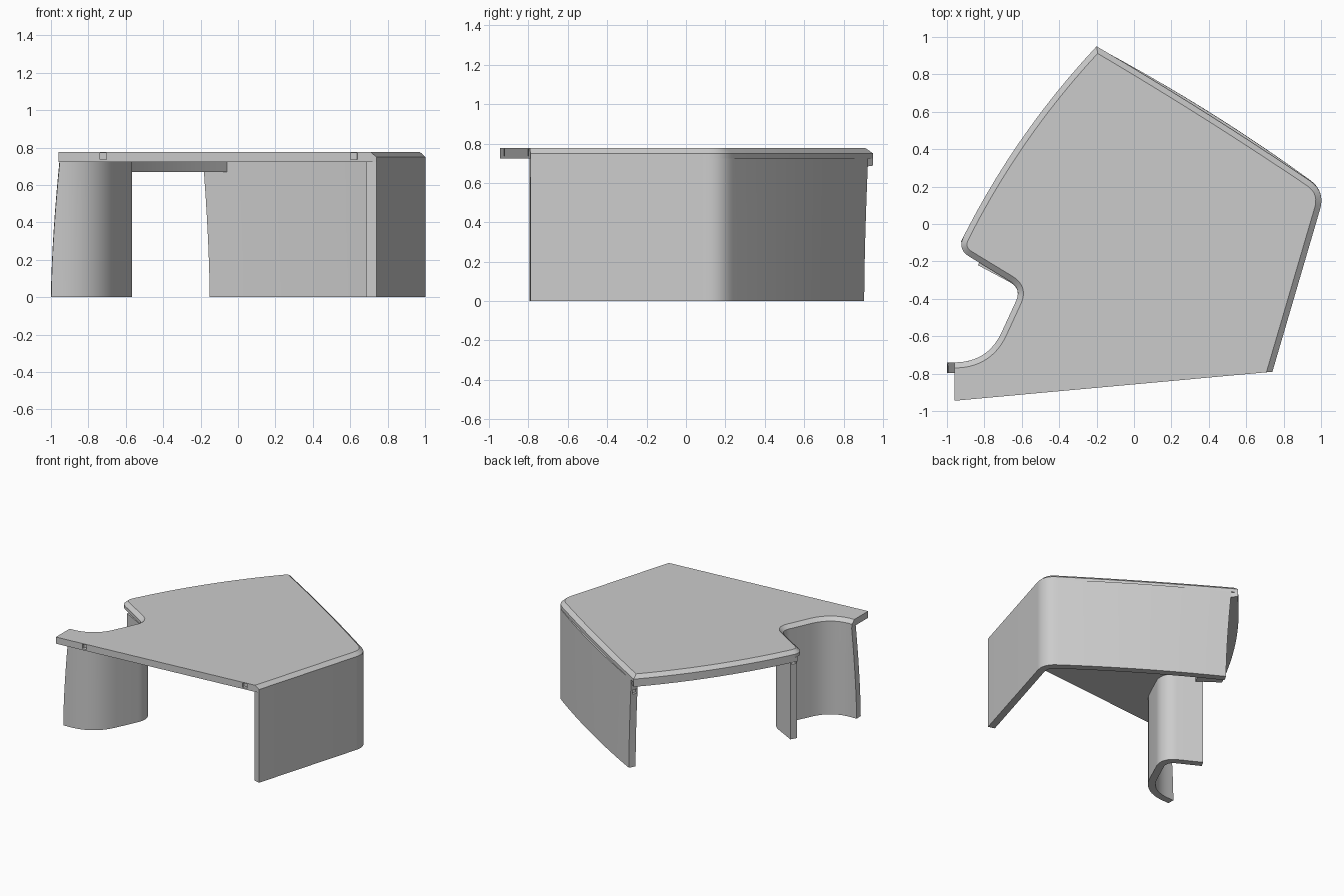
import bpy, bmesh, math
from mathutils import Vector

if "Cube" in bpy.data.objects:
    bpy.data.objects.remove(bpy.data.objects["Cube"], do_unlink=True)

grey = bpy.data.materials.new("plain_grey")
grey.use_nodes = True
grey.diffuse_color = (0.6, 0.6, 0.6, 1)
grey.node_tree.nodes["Principled BSDF"].inputs["Base Color"].default_value = (0.6, 0.6, 0.6, 1)

TOP, RIM, UNDER, THICK = 0.777, 0.75, 0.724, 0.055


def trace(corners, closed=False):
    """Corners are (x, y, rounding, bulge of the following edge)."""
    pts = []
    count = len(corners)
    for i, (x, y, rnd, bulge) in enumerate(corners):
        a = Vector((x, y))
        pts.append((a, rnd))
        if bulge and (closed or i < count - 1):
            b = Vector(corners[(i + 1) % count][:2])
            out = Vector((b.y - a.y, a.x - b.x)).normalized()
            for k in range(1, 12):
                t = k / 12
                pts.append((a.lerp(b, t) + out * bulge * 4 * t * (1 - t), 0))
    path = []
    for i, (p, rnd) in enumerate(pts):
        if not rnd:
            path.append(p)
            continue
        a = p + (pts[i - 1][0] - p).normalized() * rnd
        b = p + (pts[(i + 1) % len(pts)][0] - p).normalized() * rnd
        for k in range(11):
            t = k / 10
            path.append(a.lerp(p, t).lerp(p.lerp(b, t), t))
    return path


def inset(path, dist, closed=False):
    """Shift a path to its left; dist(i) gives the amount for each edge."""
    n, res = len(path), []
    for i, p in enumerate(path):
        before = (i - 1) % n if closed or i > 0 else i
        after = i if closed or i < n - 1 else i - 1
        d1 = (path[(before + 1) % n] - path[before]).normalized()
        d2 = (path[(after + 1) % n] - path[after]).normalized()
        n1, n2 = Vector((-d1.y, d1.x)), Vector((-d2.y, d2.x))
        s1, s2 = dist(before), dist(after)
        cross = n1.x * n2.y - n1.y * n2.x
        if abs(cross) < 1e-3:
            res.append(p + n2 * s2)
        else:
            res.append(p + Vector((s1 * n2.y - s2 * n1.y, s2 * n1.x - s1 * n2.x)) / cross)
    return res


def loft(name, rings):
    """Join equal rings of 3D points and cap both ends."""
    bm = bmesh.new()
    loops = [[bm.verts.new(p) for p in ring] for ring in rings]
    for low, high in zip(loops, loops[1:]):
        for i in range(len(low)):
            j = (i + 1) % len(low)
            bm.faces.new((low[i], low[j], high[j], high[i]))
    bm.faces.new(loops[0][::-1])
    bm.faces.new(loops[-1])
    bmesh.ops.recalc_face_normals(bm, faces=bm.faces)
    mesh = bpy.data.meshes.new(name)
    bm.to_mesh(mesh)
    bm.free()
    mesh.materials.append(grey)
    obj = bpy.data.objects.new(name, mesh)
    bpy.context.collection.objects.link(obj)
    return obj


def level(path, z):
    return [(p.x, p.y, z) for p in path]


def socket(obj, x, y, z, angle):
    """Cut a small square fixing hole."""
    bpy.ops.mesh.primitive_cube_add(size=1, location=(x, y, z), rotation=(0, 0, angle))
    cutter = bpy.context.object
    cutter.scale = (0.036, 0.05, 0.036)
    cutter.hide_render = True
    mod = obj.modifiers.new("socket", "BOOLEAN")
    mod.object, mod.operation, mod.solver = cutter, "DIFFERENCE", "EXACT"
    bpy.context.view_layer.objects.active = obj
    bpy.ops.object.modifier_apply(modifier=mod.name)
    bpy.data.objects.remove(cutter, do_unlink=True)


# Outline corners
front_left, front_right = (-0.96, -0.945, 0, 0), (0.74, -0.79, 0, 0)
back_right = (1.023, 0.175, 0.1, 0.012)
apex = (-0.2, 0.95, 0, 0.05)
left_corner = (-0.945, -0.135, 0.075, 0)
notch_tip = (-0.6, -0.345, 0.075, 0)
notch_root = (-0.78, -0.735, 0.17, 0)
notch_end = (-0.96, -0.74, 0, 0)

# Top slab, bevelled on every edge but the front and the short left end
outline = trace([front_left, front_right, back_right, apex, left_corner,
                 notch_tip, notch_root, notch_end], True)
last = len(outline) - 1
bevelled = inset(outline, lambda i: 0 if i in (0, last) else 0.03, True)
slab = loft("table_top", [level(outline, UNDER), level(outline, RIM), level(bevelled, TOP)])
slope = math.atan2(0.155, 1.7)
for x in (-0.72, 0.62):
    socket(slab, x, -0.945 + (x + 0.96) * math.tan(slope), 0.754, slope)


def wall(name, corners_at):
    """Upright bent panel whose free end is cut along a gentle curve."""
    rings = []
    for k in range(9):
        t = k / 8
        path = trace(corners_at(t ** 1.6))
        inner = inset(path, lambda i: THICK)
        rings.append(level(path + inner[::-1], UNDER * t))
    return loft(name, rings)


# Long panel around the right and back
long_panel = wall("right_and_back_panel", lambda c: [
    front_right, back_right[:3] + (0.025,),
    (-0.125 - 0.035 * c, 0.905 + 0.02 * c, 0, 0)])
socket(long_panel, -0.168, 0.892, 0.62, math.radians(57))

# Bent panel under the notch
notch_panel = wall("notch_panel", lambda c: [
    (-0.835, -0.22, 0, 0), notch_tip, notch_root,
    (-1 + 0.045 * c, -0.741, 0, 0)])
socket(notch_panel, -0.821, -0.195, 0.62, math.radians(60))

# Stiffening rail below the open left edge
edge = trace([apex, left_corner[:2] + (0, 0)])
edge[-1] = edge[-1].lerp(edge[-2], 0.4)
rail_inner = inset(edge, lambda i: 0.2)
loft("edge_rail", [level(edge, 0.688) + level(rail_inner[::-1], 0.67),
                   level(edge + rail_inner[::-1], UNDER)])

# Smooth bends, crisp edges
for obj in bpy.context.collection.objects:
    if obj.type == "MESH" and grey.name in obj.data.materials:
        bpy.ops.object.select_all(action="DESELECT")
        obj.select_set(True)
        bpy.context.view_layer.objects.active = obj
        bpy.ops.object.shade_smooth_by_angle(angle=math.radians(25))
